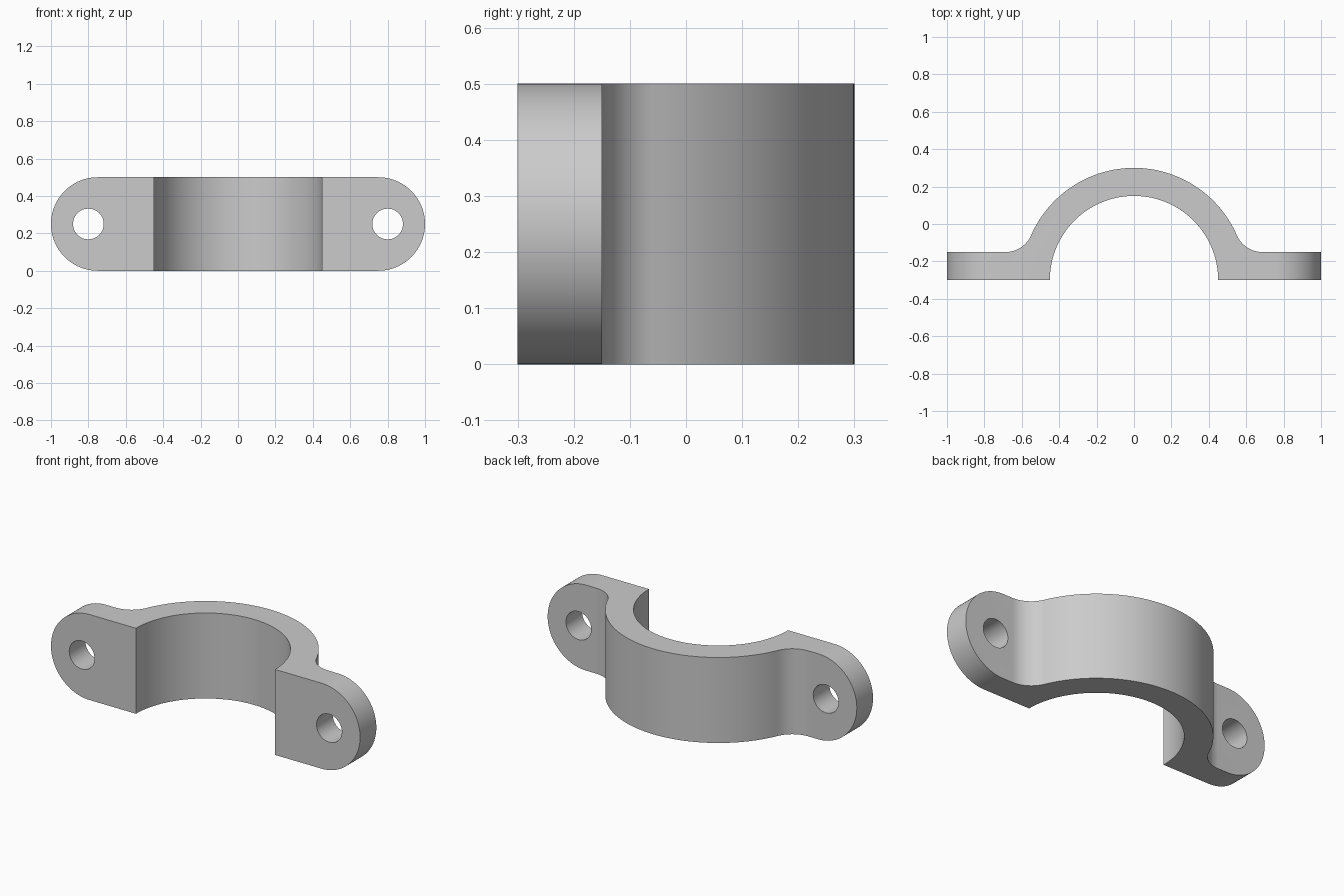
import bpy
import bmesh
from math import sin, cos, pi, sqrt, asin, radians
from mathutils import Vector

cube = bpy.data.objects.get("Cube")
if cube:
    bpy.data.objects.remove(cube, do_unlink=True)

WIDTH = 0.5       # height of the strap along z
INNER, OUTER = 0.45, 0.6
FRONT, EAR = -0.3, 0.15   # front plane and ear thickness
FILLET = 0.15

grey = bpy.data.materials.new("plain grey")
grey.use_nodes = True
colour = (0.6, 0.6, 0.6, 1)
grey.diffuse_color = colour
grey.node_tree.nodes["Principled BSDF"].inputs["Base Color"].default_value = colour


def arc(cx, cy, r, a, b, n):
    return [(cx + r * cos(a + (b - a) * i / n), cy + r * sin(a + (b - a) * i / n))
            for i in range(n + 1)]


def prism(name, outline, to_3d, direction):
    """Extrude a closed 2D outline along a direction."""
    bm = bmesh.new()
    face = bm.faces.new([bm.verts.new(to_3d(u, v)) for u, v in outline])
    out = bmesh.ops.extrude_face_region(bm, geom=[face])
    moved = [g for g in out["geom"] if isinstance(g, bmesh.types.BMVert)]
    bmesh.ops.translate(bm, verts=moved, vec=Vector(direction))
    bmesh.ops.recalc_face_normals(bm, faces=bm.faces)
    mesh = bpy.data.meshes.new(name)
    bm.to_mesh(mesh)
    bm.free()
    mesh.materials.append(grey)
    obj = bpy.data.objects.new(name, mesh)
    bpy.context.collection.objects.link(obj)
    return obj


def combine(target, cutter, operation):
    bpy.context.view_layer.objects.active = target
    mod = target.modifiers.new(cutter.name, "BOOLEAN")
    mod.object, mod.operation, mod.solver = cutter, operation, "EXACT"
    bpy.ops.object.modifier_apply(modifier=mod.name)
    bpy.data.objects.remove(cutter, do_unlink=True)


# Strap profile: half ring blending into flat ears through fillets
fillet_x = sqrt((OUTER + FILLET) ** 2 - (EAR + FILLET) ** 2)
blend = asin((EAR + FILLET) / (OUTER + FILLET))
right_blend = arc(fillet_x, FRONT + EAR + FILLET, FILLET, -pi / 2, blend - pi, 16)
left_blend = [(-x, y) for x, y in reversed(right_blend)]
outline = [(INNER, FRONT), (1.1, FRONT), (1.1, FRONT + EAR)]
outline += right_blend
outline += arc(0, FRONT, OUTER, blend, pi - blend, 64)[1:-1]
outline += left_blend
outline += [(-1.1, FRONT + EAR), (-1.1, FRONT)]
outline += arc(0, FRONT, INNER, pi, 0, 72)[:-1]
clamp = prism("clamp_strap", outline, lambda u, v: (u, v, -0.1), (0, 0, WIDTH + 0.2))

# Rounded ear ends
r = WIDTH / 2
stadium = arc(1 - r, r, r, -pi / 2, pi / 2, 48) + arc(r - 1, r, r, pi / 2, 3 * pi / 2, 48)
rounding = prism("ear_rounding", stadium, lambda u, v: (u, -0.5, v), (0, 1, 0))
combine(clamp, rounding, "INTERSECT")

# Bolt holes
for side in (-1, 1):
    circle = arc(0.8 * side, r, 0.082, 0, 2 * pi, 48)[:-1]
    hole = prism("bolt_hole", circle, lambda u, v: (u, -0.5, v), (0, 1, 0))
    combine(clamp, hole, "DIFFERENCE")

# Smooth curves, sharp edges
bpy.ops.object.select_all(action="DESELECT")
clamp.select_set(True)
bpy.context.view_layer.objects.active = clamp
bpy.ops.object.shade_smooth_by_angle(angle=radians(30))
